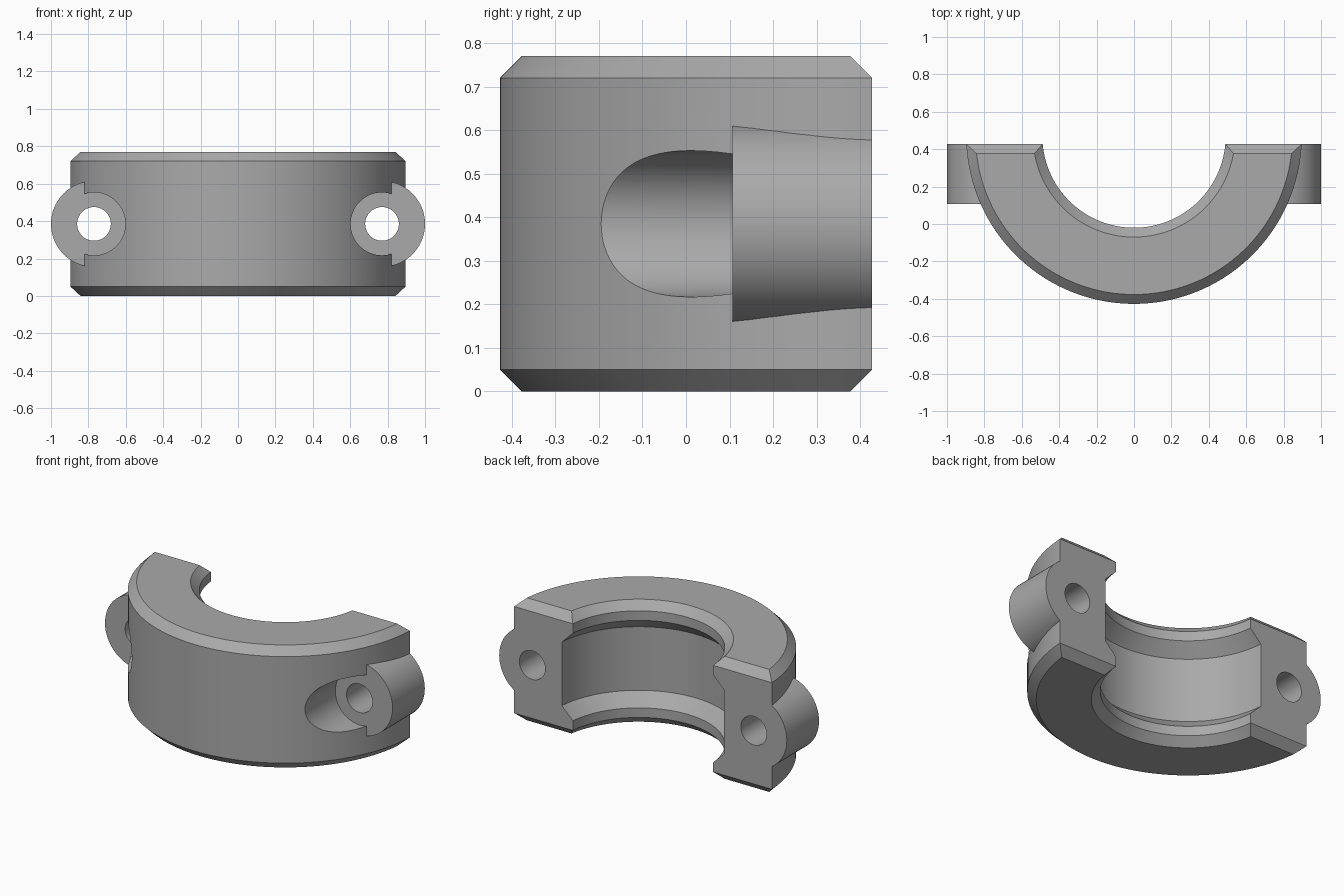
import bpy, bmesh, math
from mathutils import Matrix

if "Cube" in bpy.data.objects:
    bpy.data.objects.remove(bpy.data.objects["Cube"])

CENTER_Y = 0.47      # axis of the ring
END_Y = 0.427        # flat mating face
SEAT_Y = 0.107       # bolt head seat and front of the ears
TOP, MID, BEVEL = 0.77, 0.385, 0.05
BOLT_X = 0.77
ALONG_Y = Matrix.Rotation(-math.pi / 2, 4, "X")   # local z becomes +y

steel = bpy.data.materials.new("plain grey")
steel.use_nodes = True
grey = (0.40, 0.40, 0.40, 1)
steel.diffuse_color = grey
steel.node_tree.nodes["Principled BSDF"].inputs["Base Color"].default_value = grey


def finish(name, bm):
    bmesh.ops.recalc_face_normals(bm, faces=bm.faces)
    mesh = bpy.data.meshes.new(name)
    bm.to_mesh(mesh)
    bm.free()
    mesh.materials.append(steel)
    obj = bpy.data.objects.new(name, mesh)
    bpy.context.collection.objects.link(obj)
    return obj


def lathe(name, profile, matrix, sides):
    """Solid of revolution from (radius, height) pairs, capped at both ends."""
    bm = bmesh.new()
    rings = []
    for r, h in profile:
        angles = [2 * math.pi * i / sides for i in range(sides)]
        rings.append([bm.verts.new((r * math.cos(a), r * math.sin(a), h)) for a in angles])
    for low, high in zip(rings, rings[1:]):
        for i in range(sides):
            j = (i + 1) % sides
            bm.faces.new((low[i], low[j], high[j], high[i]))
    bm.faces.new(rings[0])
    bm.faces.new(rings[-1])
    bm.transform(matrix)
    return finish(name, bm)


def rod(name, x, radius, y0, y1):
    place = Matrix.Translation((x, 0, MID)) @ ALONG_Y
    return lathe(name, [(radius, y0), (radius, y1)], place, 64)


def combine(target, tool, operation):
    mod = target.modifiers.new(operation, "BOOLEAN")
    mod.operation, mod.solver, mod.object = operation, "EXACT", tool
    bpy.context.view_layer.objects.active = target
    bpy.ops.object.modifier_apply(modifier=mod.name)
    bpy.data.objects.remove(tool)


def mirrored(half):
    """Complete a lower-half profile by reflecting it about the middle height."""
    return half + [(r, TOP - h) for r, h in reversed(half)]


# Ring body with bevelled outer rims
ring_axis = Matrix.Translation((0, CENTER_Y, 0))
R = 0.897
clamp = lathe("half_clamp", mirrored([(R - BEVEL, 0), (R, BEVEL)]), ring_axis, 160)

# Bolt ears on both sides
for x in (-BOLT_X, BOLT_X):
    combine(clamp, rod("bolt_ear", x, 0.23, SEAT_Y, 0.6), "UNION")

# Keep the front half, with bevels along the mating face
bm = bmesh.new()
edge = [(-1, -0.1), (END_Y - 0.15, -0.1), (END_Y, BEVEL)]
edge += [(y, TOP - z) for y, z in reversed(edge)]
face = bm.faces.new([bm.verts.new((-2, y, z)) for y, z in edge])
extruded = bmesh.ops.extrude_face_region(bm, geom=[face])["geom"]
moved = [v for v in extruded if isinstance(v, bmesh.types.BMVert)]
bmesh.ops.translate(bm, verts=moved, vec=(4, 0, 0))
combine(clamp, finish("front_half", bm), "INTERSECT")

# Bore with bevelled rims, lips and a wide inner groove
r = 0.49
bore = mirrored([(r + 0.1, -0.05), (r, BEVEL), (r, 0.11), (0.566, 0.185)])
combine(clamp, lathe("bore", bore, ring_axis, 128), "DIFFERENCE")

# Counterbores and bolt holes
for x in (-BOLT_X, BOLT_X):
    combine(clamp, rod("counterbore", x, 0.168, -1, SEAT_Y), "DIFFERENCE")
    combine(clamp, rod("bolt_hole", x, 0.09, -1, 1), "DIFFERENCE")

bpy.ops.object.select_all(action="DESELECT")
clamp.select_set(True)
bpy.context.view_layer.objects.active = clamp
bpy.ops.object.shade_smooth_by_angle(angle=math.radians(30))
